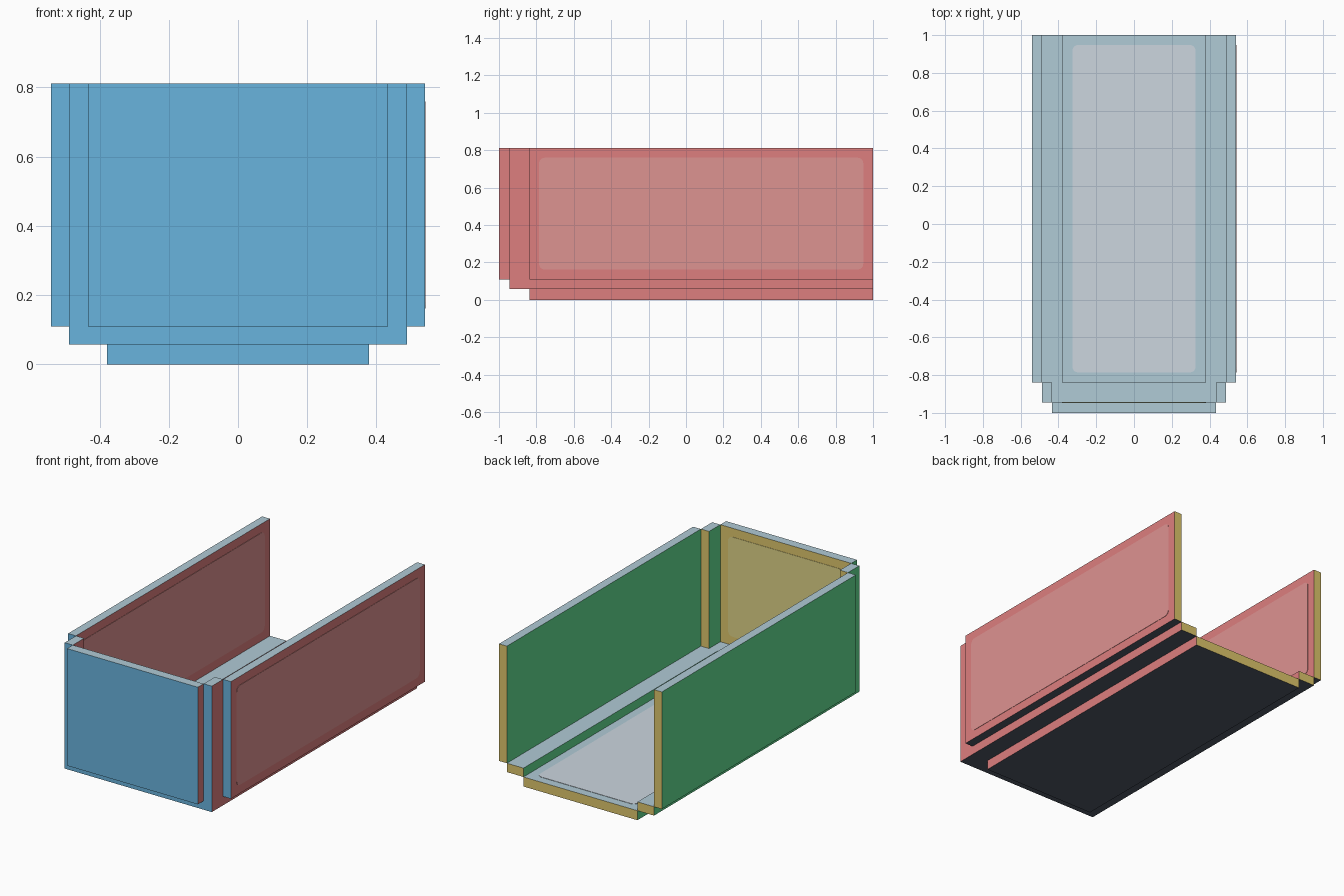
import bpy, bmesh
from mathutils import Vector

cube = bpy.data.objects.get("Cube")
if cube:
    bpy.data.objects.remove(cube, do_unlink=True)


def lin(c):
    c /= 255
    return c / 12.92 if c <= 0.04045 else ((c + 0.055) / 1.055) ** 2.4


def material(name, rgb):
    m = bpy.data.materials.new(name)
    col = (*[lin(c) for c in rgb], 1)
    m.use_nodes = True
    m.diffuse_color = col
    bsdf = m.node_tree.nodes["Principled BSDF"]
    bsdf.inputs["Base Color"].default_value = col
    bsdf.inputs["Roughness"].default_value = 0.8
    return m


# One colour per facing direction, plus lighter panel colours
DIRS = [
    (Vector((0, -1, 0)), material("blue", (105, 180, 222))),
    (Vector((0, 1, 0)), material("yellow", (222, 198, 108))),
    (Vector((1, 0, 0)), material("red", (221, 127, 127))),
    (Vector((-1, 0, 0)), material("green", (98, 222, 146))),
    (Vector((0, 0, 1)), material("pale_blue", (176, 203, 214))),
    (Vector((0, 0, -1)), material("slate", (80, 88, 102))),
]
PALE_RED = material("pale_red", (222, 147, 145))
PALE_YELLOW = material("pale_yellow", (223, 212, 135))
PALE_GREY = material("pale_grey", (204, 214, 223))


def box_bmesh(lo, hi):
    bm = bmesh.new()
    bmesh.ops.create_cube(bm, size=1)
    for v in bm.verts:
        v.co = Vector([(a + b) / 2 + c * (b - a) for a, b, c in zip(lo, hi, v.co)])
    bm.normal_update()
    return bm


def finish(name, bm, mats):
    me = bpy.data.meshes.new(name)
    bm.to_mesh(me)
    bm.free()
    for m in mats:
        me.materials.append(m)
    ob = bpy.data.objects.new(name, me)
    bpy.context.collection.objects.link(ob)
    return ob


def box(name, lo, hi):
    """Box whose faces are coloured by the direction they face."""
    bm = box_bmesh(lo, hi)
    for f in bm.faces:
        f.material_index = max(range(6), key=lambda i: f.normal.dot(DIRS[i][0]))
    return finish(name, bm, [m for _, m in DIRS])


def panel(name, lo, hi, axis, mat, thick=0.002, radius=0.03):
    """Thin rounded plate lying on the face that looks along +axis."""
    lo, hi = list(lo), list(hi)
    for i in range(3):
        if i == axis:
            lo[i] = hi[i] - thick
            hi[i] += thick
        else:
            lo[i] += MARGIN
            hi[i] -= MARGIN
    bm = box_bmesh(lo, hi)
    corners = [e for e in bm.edges
               if abs((e.verts[0].co - e.verts[1].co)[axis]) > thick]
    bmesh.ops.bevel(bm, geom=corners, offset=radius, segments=4,
                    profile=0.5, affect='EDGES')
    return finish(name, bm, [mat])


MARGIN = 0.052
Z1, Z2, TOP = 0.057, 0.11, 0.812          # step heights
X0, X1, X2, X3 = 0.378, 0.434, 0.488, 0.54  # half widths
Y0, Y1, Y2 = -0.838, -0.945, -1.0          # front steps

# Floor slab with its raised panel
floor = ((-X0, Y0, 0), (X0, 1, Z1))
box("floor", *floor)
panel("floor_panel", *floor, 2, PALE_GREY)

# Front ledge and front wall
box("front_ledge", (-X1, Y1, Z1), (X1, Y0, Z2))
front = ((-X1, Y2, Z2), (X1, Y1, TOP))
box("front_wall", *front)
panel("front_wall_panel", *front, 1, PALE_YELLOW)

# Ledges, corner posts and walls on both sides
for side, s in (("left", 1), ("right", -1)):
    def span(a, b):
        return sorted((s * a, s * b))
    a, b = span(X0, X2)
    box(side + "_ledge", (a, Y0, Z1), (b, 1, Z2))
    a, b = span(X1, X2)
    box(side + "_corner_post", (a, Y1, Z1), (b, Y0, TOP))
    a, b = span(X2, X3)
    wall = ((a, Y0, Z2), (b, 1, TOP))
    box(side + "_wall", *wall)
    panel(side + "_wall_panel", *wall, 0, PALE_RED)
